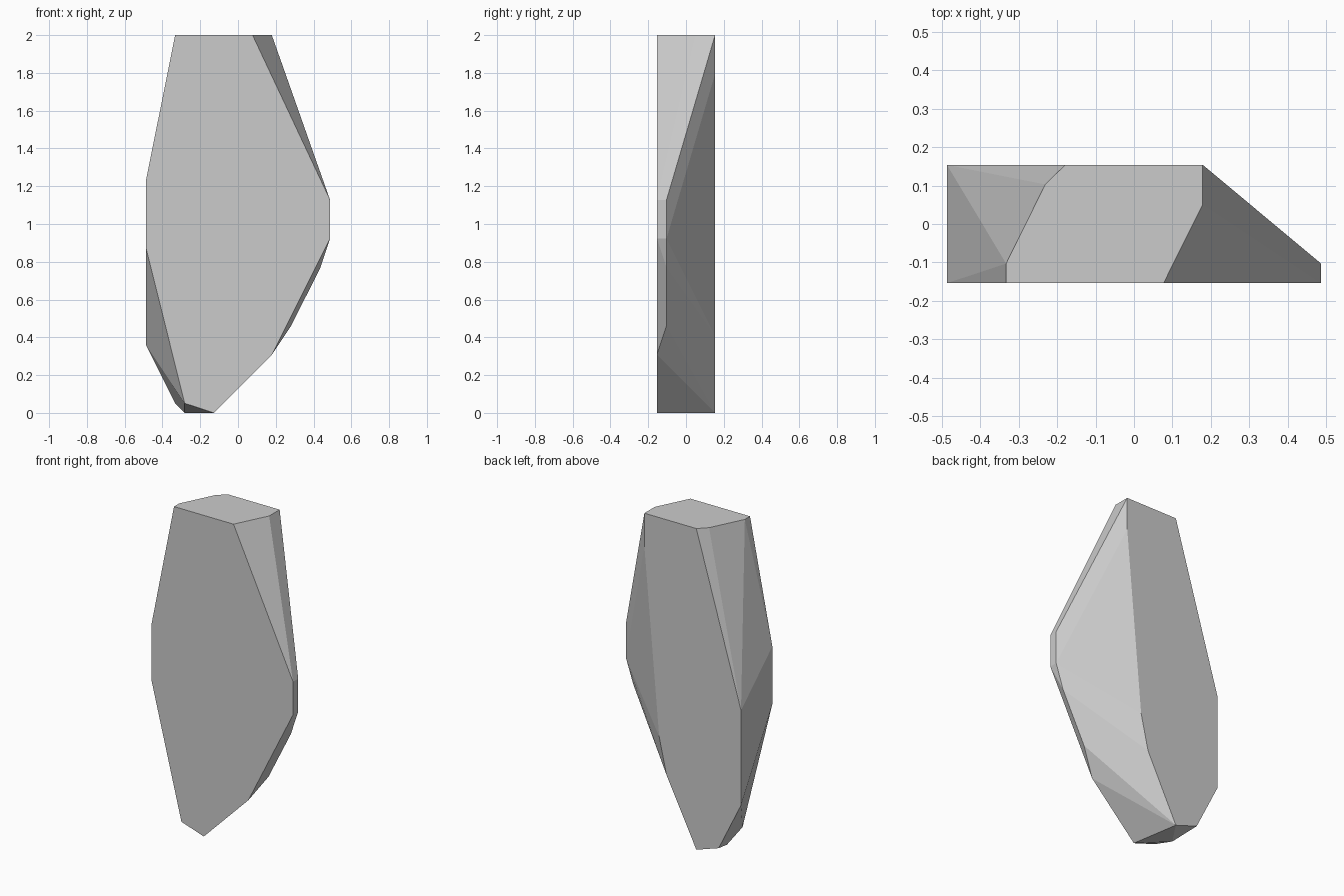
import bpy
import bmesh
import math

if "Cube" in bpy.data.objects:
    bpy.data.objects.remove(bpy.data.objects["Cube"])

HALF = 0.154  # half thickness

# front and back outlines as (x, z)
front = [(-0.333, 2), (0.077, 2), (0.487, 1.128), (0.487, 0.923), (0.179, 0.308),
         (-0.128, 0), (-0.282, 0.051), (-0.487, 0.872), (-0.487, 1.231)]
back = [(0.179, 2), (0.179, 1.795), (0.077, 0.636), (0.026, 0.41), (-0.179, 0),
        (-0.333, 0.051), (-0.487, 0.359), (-0.487, 0.949), (-0.179, 2)]
# chipped corners between the two outlines
chips = [(0.179, 0.051, 2), (-0.231, 0.103, 2), (-0.333, -0.103, 2),
         (0.487, -0.103, 1.128), (0.487, -0.103, 0.923),
         (0.436, -0.103, 0.769), (0.282, -0.103, 0.462), (-0.282, 0, 0)]

# faceted stone slab: the hull around all corners
bm = bmesh.new()
for x, z in front:
    bm.verts.new((x, -HALF, z))
for x, z in back:
    bm.verts.new((x, HALF, z))
for p in chips:
    bm.verts.new(p)
bmesh.ops.convex_hull(bm, input=bm.verts[:])
bmesh.ops.dissolve_limit(bm, angle_limit=math.radians(0.3),
                         verts=bm.verts[:], edges=bm.edges[:])
bmesh.ops.recalc_face_normals(bm, faces=bm.faces[:])

mesh = bpy.data.meshes.new("stone_slab")
bm.to_mesh(mesh)
bm.free()
slab = bpy.data.objects.new("stone_slab", mesh)
bpy.context.collection.objects.link(slab)
